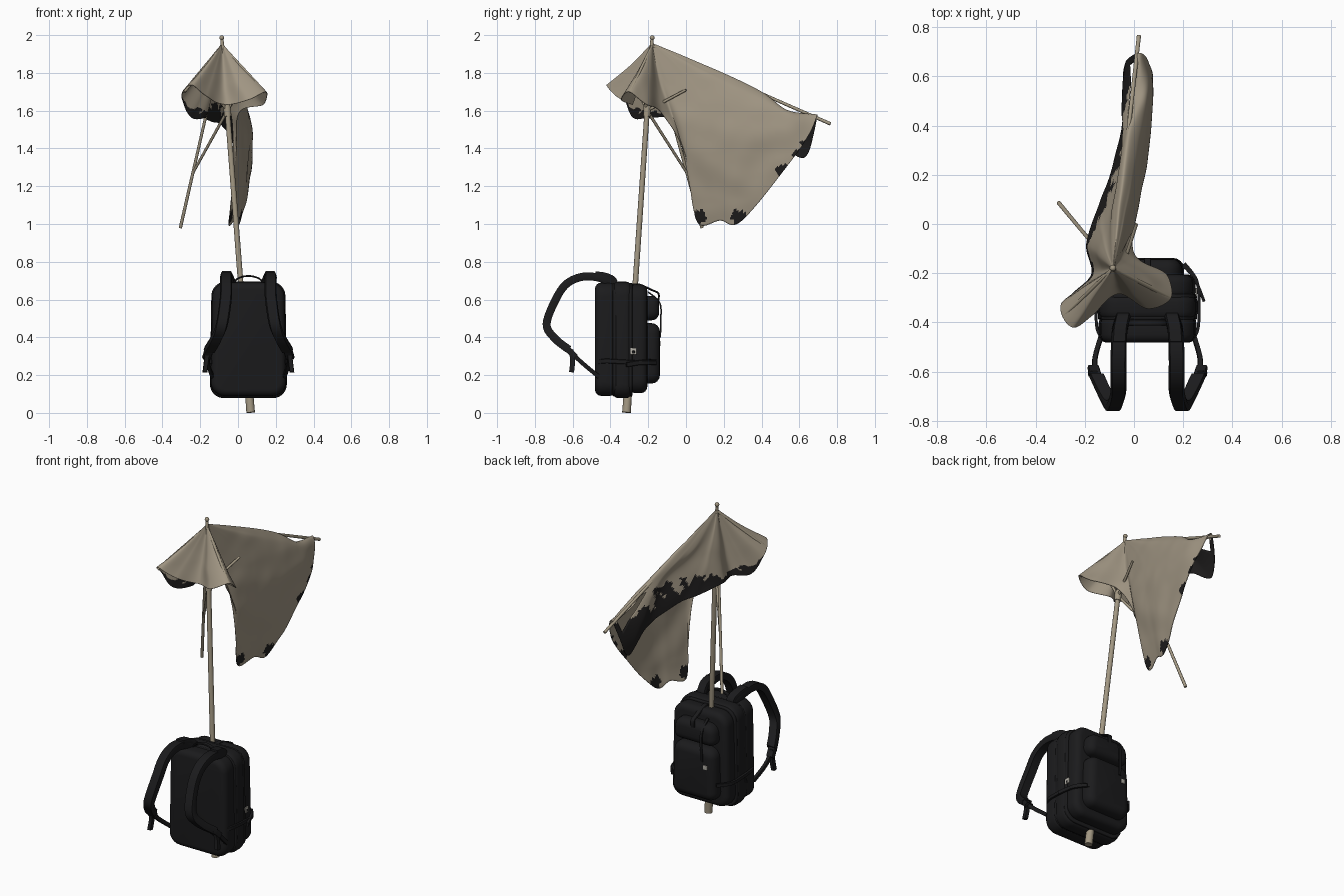
import bpy, bmesh, math
from mathutils import Vector, noise

if "Cube" in bpy.data.objects:
    bpy.data.objects.remove(bpy.data.objects["Cube"])


def material(name, rgb):
    m = bpy.data.materials.new(name)
    m.diffuse_color = (*rgb, 1)
    m.use_nodes = True
    m.node_tree.nodes["Principled BSDF"].inputs["Base Color"].default_value = m.diffuse_color
    return m


CLOTH = material("faded canvas", (0.35, 0.30, 0.225))
BURNT = material("charred canvas", (0.013, 0.012, 0.012))
WOOD = material("weathered pole", (0.36, 0.31, 0.225))
BLACK = material("black nylon", (0.011, 0.011, 0.012))
TAG = material("pale tag", (0.45, 0.43, 0.38))


def finish(bm, name, mats, angle=40):
    bmesh.ops.recalc_face_normals(bm, faces=bm.faces)
    me = bpy.data.meshes.new(name)
    bm.to_mesh(me)
    bm.free()
    ob = bpy.data.objects.new(name, me)
    bpy.context.collection.objects.link(ob)
    for m in mats:
        me.materials.append(m)
    bpy.ops.object.select_all(action='DESELECT')
    ob.select_set(True)
    bpy.context.view_layer.objects.active = ob
    bpy.ops.object.shade_smooth_by_angle(angle=math.radians(angle))
    return ob


def catmull(pts, t):
    """Smooth curve through pts, t counted in segments."""
    n = len(pts)
    i = min(int(t), n - 2)
    f = t - i
    a, b, c, d = (pts[max(0, min(n - 1, i + k))] for k in (-1, 0, 1, 2))
    return 0.5 * (2 * b + (c - a) * f + (2 * a - 5 * b + 4 * c - d) * f * f
                  + (3 * b - a - 3 * c + d) * f ** 3)


def rod(name, p, q, r1, r2, mat=WOOD, sides=14):
    p, q = Vector(p), Vector(q)
    bm = bmesh.new()
    bmesh.ops.create_cone(bm, cap_ends=True, segments=sides, radius1=r1, radius2=r2, depth=(q - p).length)
    bm.transform((q - p).to_track_quat('Z', 'Y').to_matrix().to_4x4())
    bmesh.ops.translate(bm, verts=bm.verts, vec=(p + q) / 2)
    return finish(bm, name, [mat])


def strap(name, pts, width, thick, side=(1, 0, 0), steps=6):
    """Flat webbing swept along a smooth path."""
    pts = [Vector(p) for p in pts]
    n = (len(pts) - 1) * steps
    line = [catmull(pts, i / steps) for i in range(n + 1)]
    side = Vector(side)
    bm = bmesh.new()
    rings = []
    for i, p in enumerate(line):
        tan = (line[min(n, i + 1)] - line[max(0, i - 1)]).normalized()
        nor = tan.cross(side).normalized() * thick / 2
        s = side * width / 2
        rings.append([bm.verts.new(p + v) for v in
                      (s * .8 + nor, s, s * .8 - nor, -s * .8 - nor, -s, -s * .8 + nor)])
    for a, b in zip(rings, rings[1:]):
        for k in range(6):
            bm.faces.new((a[k], a[(k + 1) % 6], b[(k + 1) % 6], b[k]))
    bm.faces.new(rings[0])
    bm.faces.new(rings[-1])
    return finish(bm, name, [BLACK], 50)


def pouch(name, cx, w_low, w_top, y0, y1, z0, z1, corner=.075, edge=.034, mat=BLACK):
    """Padded compartment: rounded outline facing y, softened rim."""
    bm = bmesh.new()
    bmesh.ops.create_cube(bm, size=1)
    for v in bm.verts:
        w = w_top if v.co.z > 0 else w_low
        v.co = (cx + v.co.x * w, y1 if v.co.y > 0 else y0, z1 if v.co.z > 0 else z0)
    along = [e for e in bm.edges if abs(e.verts[0].co.y - e.verts[1].co.y) > 1e-4]
    bmesh.ops.bevel(bm, geom=along, offset=corner, segments=6, profile=.5, affect='EDGES')
    bm.normal_update()
    rim = [e for e in bm.edges if e.calc_face_angle(0) > 1.2]
    bmesh.ops.bevel(bm, geom=rim, offset=edge, segments=4, profile=.5, affect='EDGES')
    return finish(bm, name, [mat])


# ---- pole, leaning, with handle, collar and tip
BASE, TOP = Vector((.067, -.315, .002)), Vector((-.085, -.18, 1.975))
on_pole = lambda z: BASE.lerp(TOP, (z - BASE.z) / (TOP.z - BASE.z))
rod("pole_handle", BASE, on_pole(.3), .023, .02)
rod("pole_shaft", on_pole(.3), on_pole(1.62), .015, .014)
rod("pole_upper", on_pole(1.6), TOP, .012, .009)
rod("runner_collar", on_pole(1.57), on_pole(1.63), .019, .021)
bm = bmesh.new()
bmesh.ops.create_uvsphere(bm, u_segments=14, v_segments=8, radius=.013)
bmesh.ops.translate(bm, verts=bm.verts, vec=(-.086, -.179, 1.986))
finish(bm, "pole_tip", [WOOD])

# ---- ribs and struts
A = Vector((-.085, -.18, 1.945))
hub = on_pole(1.6)
ribs = {"long": (.02, .765, 1.53), "broken": (-.305, .085, .98),
        "right": (.14, -.295, 1.70), "left": (-.285, -.375, 1.70)}
for key, end in ribs.items():
    end = Vector(end)
    rod(key + "_rib", A, end, .007, .009, sides=10)
    joint = Vector((.01, .0, 1.71)) if key == "long" else A.lerp(end, .7 if key == "broken" else .6)
    rod(key + "_strut", hub, joint, .008, .007, sides=10)

# ---- canopy: spokes from the apex to the hem (inner points first), with char amount
hood_right = [((-.07, -.285, 1.63), 0), ((.05, -.345, 1.655), 0), ((.152, -.30, 1.70), 0),
              ((.13, -.21, 1.63), 0), ((.01, -.13, 1.59), 0)]
right_drape = [
    ([(-.05, -.12, 1.72), (-.01, -.005, 1.37)], 0),
    ([(-.045, -.09, 1.75), (.0, .0, 1.45), (-.05, .055, 1.017)], 0),
    ([(-.035, -.03, 1.77), (.03, .13, 1.42), (-.02, .18, 1.017)], 0),
    ([(-.025, .02, 1.77), (.05, .23, 1.42), (.015, .295, 1.017)], 0),
    ([(-.015, .10, 1.78), (.06, .36, 1.52), (.075, .55, 1.325)], 0),
    ([(-.03, .11, 1.81), (.03, .40, 1.66), (.06, .53, 1.58), (.06, .655, 1.48)], 0),
    ([(-.055, .10, 1.84), (-.02, .38, 1.71), (.005, .53, 1.60), (.015, .695, 1.575)], 0)]
left_drape = [
    ([(-.075, .08, 1.82), (-.045, .37, 1.66), (-.045, .625, 1.35)], .42),
    ([(-.09, .05, 1.80), (-.045, .25, 1.68), (-.04, .44, 1.46)], .24),
    ([(-.11, -.02, 1.77), (-.095, .20, 1.53)], .30),
    ([(-.13, -.07, 1.77), (-.145, .08, 1.54)], .26),
    ([(-.14, -.13, 1.77), (-.195, -.08, 1.565)], .14)]
hood_left = [((-.165, -.20, 1.565), .15), ((-.245, -.28, 1.565), .17), ((-.30, -.335, 1.67), 0),
             ((-.25, -.42, 1.735), 0), ((-.17, -.37, 1.675), 0)]
# burnt spots on the long drape: centre and radius
spots = [((-.045, .07, 1.04), .04), ((.01, .28, 1.04), .04), ((.07, .51, 1.285), .032),
         ((.07, .585, 1.37), .024), ((.07, .62, 1.42), .018)]
spots = [(Vector(c), r) for c, r in spots]


def hood(rims):
    out = []
    for rim, char in rims:
        d = Vector(rim) - A
        out.append(([A + Vector((d.x * .46, d.y * .46, d.z * .49)), Vector(rim)], char))
    return out


spokes = hood(hood_right) + right_drape + left_drape + hood(hood_left)
PEAK = A + Vector((0, 0, .012))
curves = [[PEAK] + [Vector(p) for p in pts] for pts, _ in spokes]
chars = [c for _, c in spokes]
NT, SUB, N = 80, 16, len(spokes)
bm = bmesh.new()
grid = []
for u in range(N * SUB):
    col = []
    for k in range(NT + 1):
        t = k / NT
        near = [catmull(c, t * (len(c) - 1)) for c in (curves[(u // SUB + j) % N] for j in (-1, 0, 1, 2))]
        p = catmull(near, 1 + (u % SUB) / SUB)
        p += Vector((1, .4, .4)) * noise.noise(p * 8) * .01 * t
        col.append(bm.verts.new(p))
    grid.append(col)
torn = []
for u in range(N * SUB):
    c0, c1 = chars[u // SUB], chars[(u // SUB + 1) % N]
    f = (u % SUB) / SUB
    char = c0 + (c1 - c0) * f
    for k in range(NT):
        a, b = grid[u], grid[(u + 1) % (N * SUB)]
        face = bm.faces.new((a[k], b[k], b[k + 1], a[k + 1]))
        t = (k + .5) / NT
        mid = face.calc_center_median()
        ragged = noise.noise(mid * 14) * .7 + noise.noise(mid * 45) * .25
        burn = char > .02 and t > 1 - char * (.9 + ragged)
        for c, r in spots:
            burn = burn or (mid - c).length < r * (1 + .5 * noise.noise(mid * 40))
        face.material_index = int(burn)
        # tear beside the long rib
        if 11 * SUB + 2 <= u <= 11 * SUB + 6 and .64 < t < .94:
            torn.append(face)
bmesh.ops.delete(bm, geom=torn, context='FACES')
bmesh.ops.remove_doubles(bm, verts=bm.verts, dist=.0003)
canopy = finish(bm, "torn_canopy", [CLOTH, BURNT], 70)
thick = canopy.modifiers.new("thickness", 'SOLIDIFY')
thick.thickness, thick.offset = .003, 0

# ---- backpack compartments
CX = .055
pouch("back_panel", CX, .40, .38, -.482, -.37, .09, .69)
pouch("main_compartment", CX, .41, .39, -.39, -.285, .078, .695)
pouch("outer_compartment", CX, .395, .365, -.305, -.205, .105, .68)
pouch("lower_pocket", CX, .30, .28, -.25, -.138, .155, .475, .055, .045)
pouch("upper_pocket", CX, .29, .26, -.25, -.142, .49, .62, .05, .04)
for i, y in enumerate((-.378, -.294)):
    pouch("zip_piping_%d" % i, CX, .405, .38, y - .01, y + .01, .088, .688, .075, .005)
pouch("pocket_tag", -.035, .026, .026, -.141, -.134, .355, .381, .003, .001, TAG)


def side_plate(name, y, z, size, out, mat):
    tag = pouch(name, 0, size, size, -.003, .003, z - size / 2, z + size / 2, .003, .001, mat)
    tag.rotation_euler.z = math.pi / 2
    tag.location = (out, y, 0)


side_plate("side_buckle", -.278, .327, .034, .253, TAG)
side_plate("side_buckle_slot", -.278, .322, .014, .2545, BLACK)

# ---- straps on both sides
for s, label in ((-1, "left"), (1, "right")):
    X = lambda d: CX + s * d
    strap(label + "_shoulder_strap",
          [(X(.10), -.38, .675), (X(.114), -.44, .71), (X(.118), -.54, .722), (X(.118), -.63, .685),
           (X(.12), -.69, .60), (X(.14), -.738, .47), (X(.17), -.695, .395), (X(.205), -.62, .335)], .064, .042)
    strap(label + "_lower_webbing",
          [(X(.21), -.63, .34), (X(.214), -.55, .265), (X(.19), -.46, .19)], .022, .022)
    strap(label + "_loose_end",
          [(X(.215), -.61, .335), (X(.222), -.60, .28), (X(.23), -.606, .215)], .026, .026)
    strap(label + "_buckle", [(X(.205), -.635, .345), (X(.22), -.585, .295)], .05, .032)
    strap(label + "_strap_anchor",
          [(X(.10), -.37, .65), (X(.10), -.38, .70), (X(.11), -.42, .725), (X(.115), -.48, .735)], .06, .03)
    strap(label + "_compression_strap",
          [(X(.19), -.46, .27), (X(.206), -.42, .275), (X(.209), -.33, .27), (X(.20), -.23, .265),
           (X(.15), -.16, .265)], .024, .012, (0, 0, 1))
strap("hanging_webbing", [(.19, -.16, .27), (.245, -.22, .27), (.285, -.315, .255)], .026, .012, (0, 0, 1))

# ---- grab handle, rear loop and pocket webbing
strap("grab_handle", [(-.03, -.40, .68), (.0, -.40, .712), (CX, -.40, .725), (.11, -.40, .712),
                      (.14, -.40, .68)], .026, .009, (0, 1, 0))
strap("rear_loop", [(CX, -.30, .675), (CX, -.25, .68), (CX, -.18, .65), (CX, -.145, .63),
                    (CX, -.15, .58)], .03, .01)
strap("pocket_webbing", [(-.01, -.20, .64), (-.01, -.138, .58), (-.01, -.134, .48), (-.01, -.136, .40)], .018, .008)
